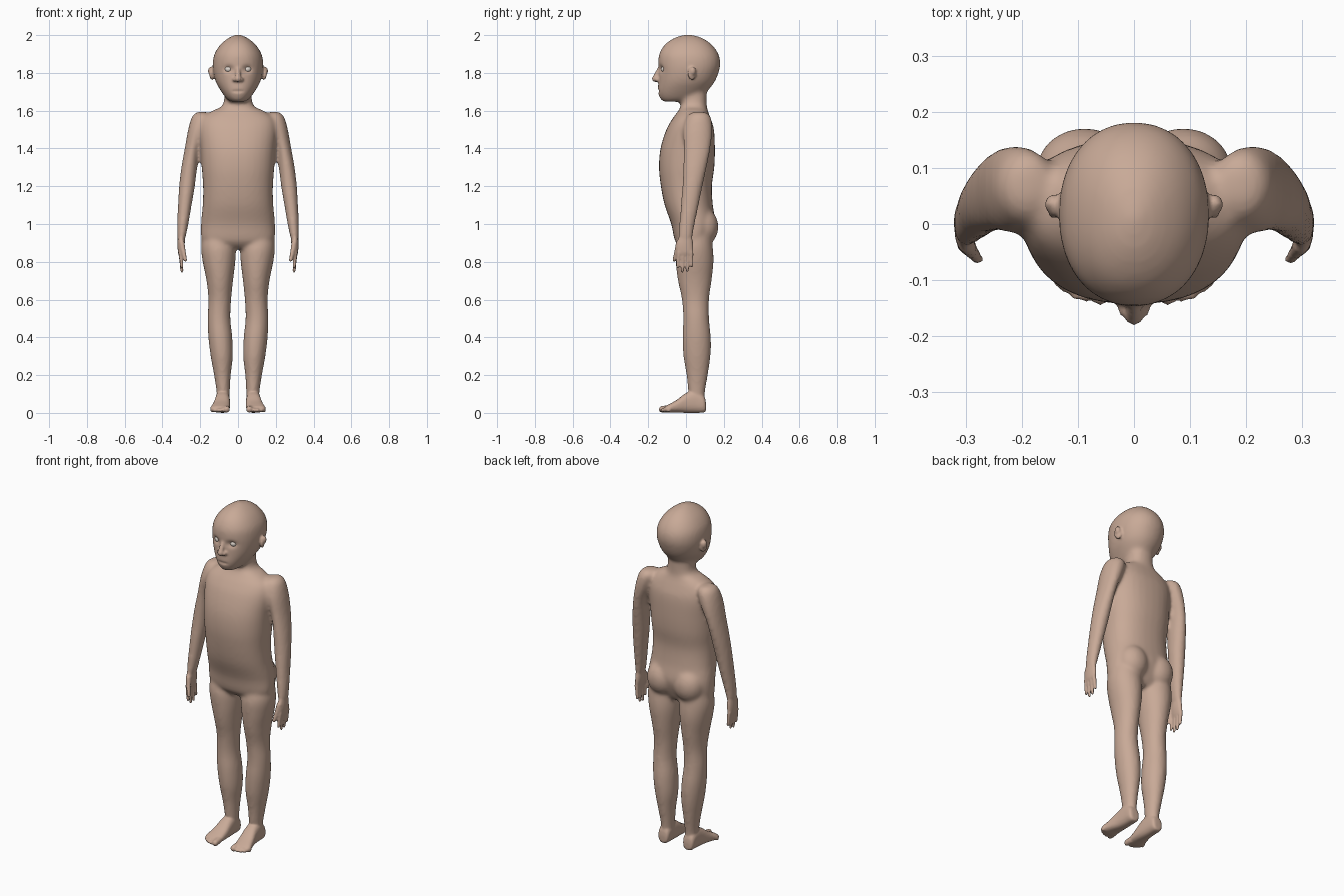
import bpy, bmesh, math
from mathutils import Vector, Matrix

skin = bpy.data.materials.new("skin")
skin.diffuse_color = (0.58, 0.40, 0.31, 1)
white = bpy.data.materials.new("eye_white")
white.diffuse_color = (0.75, 0.68, 0.62, 1)


def spline(rows, steps=4):
    # Catmull-Rom interpolation between cross-section rows
    out = []
    for i in range(len(rows) - 1):
        a, b, c, d = (rows[max(0, min(len(rows) - 1, i + k))] for k in (-1, 0, 1, 2))
        for s in range(steps):
            t = s / steps
            out.append([0.5 * (2 * q + (r - p) * t + (2 * p - 5 * q + 4 * r - u) * t * t
                        + (3 * q - p - 3 * r + u) * t ** 3) for p, q, r, u in zip(a, b, c, d)])
    return out + [list(rows[-1])]


def loft(bm, rows, side=1, along="z", power=2.0, n=32):
    # rows: (position, x min, x max, other min, other max)
    rings = []
    for pos, x0, x1, v0, v1 in spline(rows):
        ring = []
        for i in range(n):
            a = 2 * math.pi * i / n
            c, s = math.cos(a), math.sin(a)
            x = (x0 + x1) / 2 + (x1 - x0) / 2 * math.copysign(abs(c) ** (2 / power), c)
            v = (v0 + v1) / 2 + (v1 - v0) / 2 * math.copysign(abs(s) ** (2 / power), s)
            ring.append(bm.verts.new((x * side, v, pos) if along == "z" else (x * side, pos, v)))
        rings.append(ring)
    faces = [bm.faces.new((p[i], p[(i + 1) % n], q[(i + 1) % n], q[i]))
             for p, q in zip(rings, rings[1:]) for i in range(n)]
    faces += [bm.faces.new(rings[0]), bm.faces.new(rings[-1])]
    bmesh.ops.recalc_face_normals(bm, faces=faces)


def blob(bm, centre, radii, turn=0):
    m = Matrix.Translation(centre) @ Matrix.Rotation(turn, 4, "Z") @ Matrix.Diagonal((*radii, 1))
    bmesh.ops.create_icosphere(bm, subdivisions=3, radius=1, matrix=m)


def digit(bm, a, b, r0, r1, side=1, n=9):
    # tapered round-ended tube made of overlapping spheres
    a, b = Vector(a), Vector(b)
    for i in range(n):
        p, r = a.lerp(b, i / (n - 1)), r0 + (r1 - r0) * i / (n - 1)
        bmesh.ops.create_icosphere(bm, subdivisions=2, radius=r,
                                   matrix=Matrix.Translation((p.x * side, p.y, p.z)))


def fuse(obj, voxel, smooth):
    bpy.context.view_layer.objects.active = obj
    m = obj.modifiers.new("fuse", "REMESH")
    m.mode, m.voxel_size = "VOXEL", voxel
    s = obj.modifiers.new("soften", "SMOOTH")
    s.factor, s.iterations = 0.5, smooth
    for name in ("fuse", "soften"):
        bpy.ops.object.modifier_apply(modifier=name)


def make(name, bm, mat):
    me = bpy.data.meshes.new(name)
    bm.to_mesh(me)
    bm.free()
    obj = bpy.data.objects.new(name, me)
    bpy.context.collection.objects.link(obj)
    me.materials.append(mat)
    return obj


# torso and neck
bm = bmesh.new()
loft(bm, [(0.87, -.13, .13, -.02, .10), (0.91, -.19, .19, -.058, .125), (1.0, -.196, .196, -.078, .155),
          (1.1, -.187, .187, -.113, .142), (1.2, -.185, .185, -.133, .137), (1.3, -.192, .192, -.143, .15),
          (1.4, -.198, .198, -.135, .153), (1.5, -.205, .205, -.104, .148), (1.56, -.19, .19, -.07, .13),
          (1.6, -.135, .135, -.04, .115), (1.63, -.08, .08, -.028, .11), (1.72, -.07, .07, -.025, .11)],
     power=2.3)

# head
loft(bm, [(1.648, -.04, .04, -.12, .02), (1.665, -.062, .062, -.138, .07), (1.70, -.088, .088, -.149, .11),
          (1.75, -.117, .117, -.147, .15), (1.80, -.131, .131, -.145, .172), (1.85, -.134, .134, -.147, .182),
          (1.90, -.125, .125, -.142, .172), (1.95, -.093, .093, -.112, .136), (1.985, -.05, .05, -.062, .085),
          (2.002, -.012, .012, -.01, .03)], power=2.15)

for s in (1, -1):
    # legs
    loft(bm, [(0.96, .03, .185, -.03, .13), (0.88, .012, .196, -.055, .142), (0.8, .014, .187, -.055, .146),
              (0.7, .026, .167, -.043, .136), (0.6, .036, .157, -.022, .122), (0.5, .04, .161, -.015, .122),
              (0.4, .03, .157, -.019, .132), (0.3, .027, .145, -.014, .13), (0.2, .038, .127, .002, .116),
              (0.1, .044, .113, .012, .10), (0.04, .045, .115, .01, .103)], s)
    # arms
    loft(bm, [(1.594, .17, .215, .04, .10), (1.57, .14, .243, .005, .13), (1.5, .16, .264, -.015, .14),
              (1.4, .2, .282, -.012, .13), (1.3, .216, .3, -.015, .11), (1.2, .228, .312, -.02, .088),
              (1.1, .245, .318, -.028, .068), (1.0, .262, .322, -.036, .047), (0.93, .277, .321, -.042, .036),
              (0.91, .283, .318, -.04, .03)], s)
    # buttocks
    blob(bm, (s * .088, .092, .985), (.088, .08, .1))
body = make("body", bm, skin)
fuse(body, 0.011, 6)

# second pass adds the fine parts to the fused body
bm = bmesh.new()
bm.from_mesh(body.data)
digit(bm, (0, -.137, 1.83), (0, -.164, 1.768), .011, .017)
for s in (1, -1):
    # nostril wings and ears
    blob(bm, (s * .016, -.15, 1.765), (.013, .016, .012))
    blob(bm, (s * .137, .032, 1.797), (.012, .024, .036), s * .45)
    blob(bm, (s * .147, .038, 1.81), (.011, .016, .022), s * .45)
    # palm, fingers and thumb
    loft(bm, [(0.94, .282, .318, -.036, .032), (0.89, .282, .32, -.052, .038), (0.85, .288, .318, -.05, .04),
              (0.835, .292, .314, -.045, .036)], s)
    for y0, y1, z in ((-.038, -.044, .775), (-.015, -.019, .752), (.008, .007, .756), (.028, .031, .78)):
        digit(bm, (.304, y0, .85), (.297, y1, z), .0125, .0095, s)
    digit(bm, (.298, -.038, .90), (.279, -.062, .81), .016, .0105, s)
    # foot
    loft(bm, [(.106, .06, .10, .012, .05), (.095, .048, .114, .002, .09), (.05, .044, .118, .0, .12),
              (.0, .042, .123, .0, .105), (-.05, .042, .135, .002, .068), (-.09, .045, .146, .002, .046),
              (-.112, .055, .14, .004, .034)], s, "y", 2.5)
    # toes
    digit(bm, (.062, -.095, .022), (.060, -.127, .019), .02, .018, s)
    for i in range(4):
        x, y = .086 + .0175 * i, -.129 + .009 * i * i / 2.2
        digit(bm, (x - .004, -.085, .022), (x, y, .014), .013, .0105, s)
bm.to_mesh(body.data)
bm.free()
fuse(body, 0.006, 3)

# eye sockets, mouth line, flat soles
for v in body.data.vertices:
    c = v.co
    if c.z > 1.6 and c.y < -.05:
        e = ((abs(c.x) - .05) / .024) ** 2 + ((c.z - 1.82) / .018) ** 2
        m = (c.x / .03) ** 4 + ((c.z - 1.703) / .007) ** 2
        c.y += .014 * math.exp(-e) + .005 * math.exp(-m)
    c.z = max(c.z, 0)

# eyeballs
bm = bmesh.new()
for s in (1, -1):
    blob(bm, (s * .05, -.112, 1.82), (.02, .02, .018))
eyes = make("eyes", bm, white)

for o in (body, eyes):
    o.data.polygons.foreach_set("use_smooth", [True] * len(o.data.polygons))
    o.data.update()
